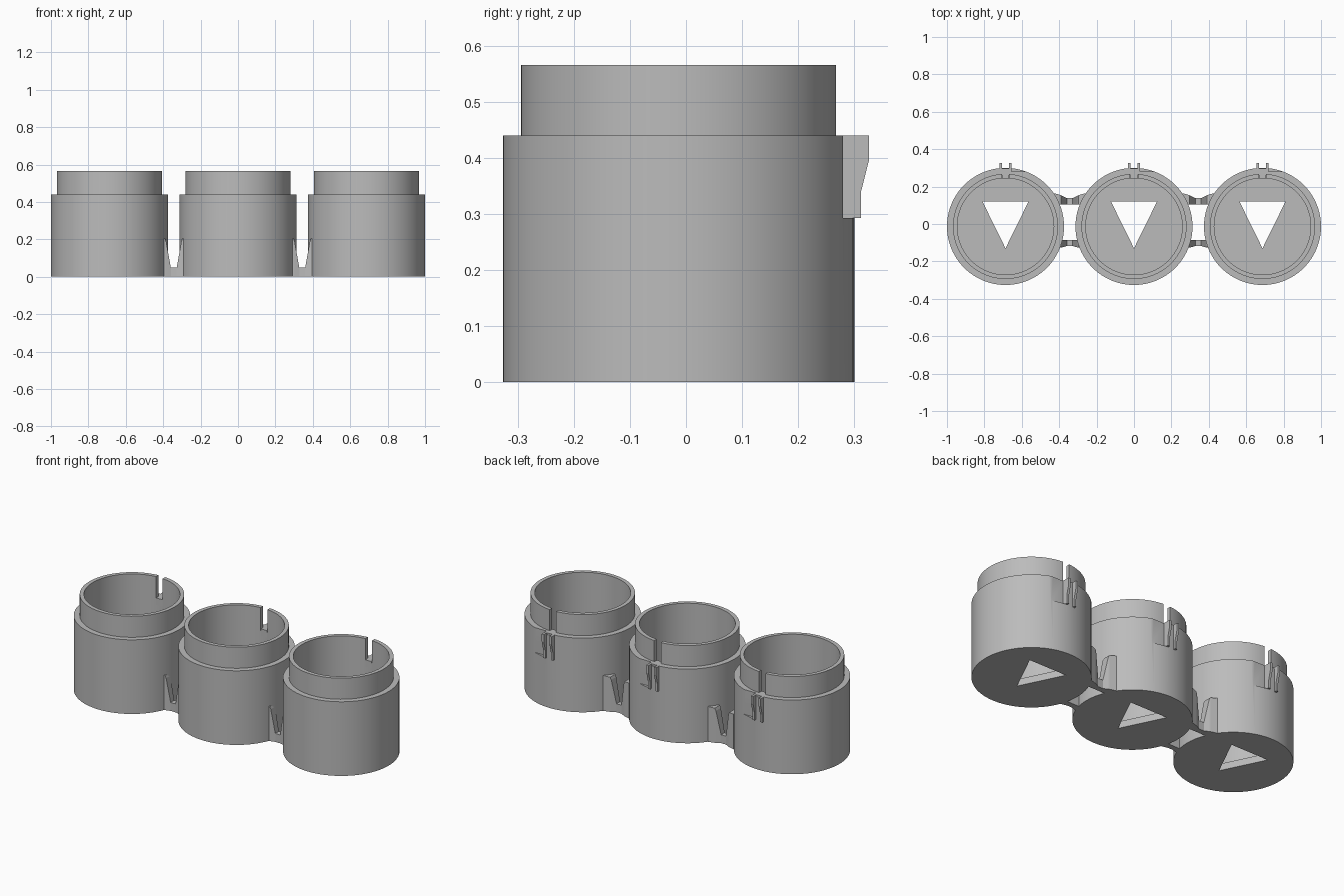
import bpy, bmesh, math

if "Cube" in bpy.data.objects:
    bpy.data.objects.remove(bpy.data.objects["Cube"])

grey = bpy.data.materials.new("matte_grey")
grey.use_nodes = True
grey.diffuse_color = (0.5, 0.5, 0.5, 1)
grey.node_tree.nodes["Principled BSDF"].inputs["Base Color"].default_value = (0.5, 0.5, 0.5, 1)

PITCH, CY = 0.687, -0.013
R_BODY, R_NECK, R_IN = 0.313, 0.281, 0.258
Z_FLOOR, Z_BODY, Z_TOP = 0.04, 0.44, 0.565
Z_CLIP = 0.293


def finish(name, bm):
    bmesh.ops.recalc_face_normals(bm, faces=bm.faces[:])
    mesh = bpy.data.meshes.new(name)
    bm.to_mesh(mesh)
    bm.free()
    mesh.materials.append(grey)
    ob = bpy.data.objects.new(name, mesh)
    bpy.context.scene.collection.objects.link(ob)
    return ob


def activate(ob):
    bpy.ops.object.select_all(action='DESELECT')
    ob.select_set(True)
    bpy.context.view_layer.objects.active = ob


def prism(name, points, direction):
    """Extrude a flat outline along a direction."""
    bm = bmesh.new()
    face = bm.faces.new([bm.verts.new(p) for p in points])
    out = bmesh.ops.extrude_face_region(bm, geom=[face])
    verts = [v for v in out["geom"] if isinstance(v, bmesh.types.BMVert)]
    bmesh.ops.translate(bm, verts=verts, vec=direction)
    return finish(name, bm)


def box(name, x0, x1, y0, y1, z0, z1):
    return prism(name, [(x0, y0, z0), (x1, y0, z0), (x1, y1, z0), (x0, y1, z0)],
                 (0, 0, z1 - z0))


def lathe(name, profile, steps=96):
    bm = bmesh.new()
    verts = [bm.verts.new((r, 0, z)) for r, z in profile]
    edges = [bm.edges.new(pair) for pair in zip(verts, verts[1:])]
    bmesh.ops.spin(bm, geom=verts + edges, cent=(0, 0, 0), axis=(0, 0, 1),
                   angle=math.tau, steps=steps)
    bmesh.ops.remove_doubles(bm, verts=bm.verts[:], dist=0.0001)
    bmesh.ops.translate(bm, verts=bm.verts[:], vec=(0, CY, 0))
    return finish(name, bm)


def cut(ob, cutter):
    mod = ob.modifiers.new("cut", 'BOOLEAN')
    mod.operation, mod.solver, mod.object = 'DIFFERENCE', 'EXACT', cutter
    activate(ob)
    bpy.ops.object.modifier_apply(modifier=mod.name)
    bpy.data.objects.remove(cutter)


# Hollow cup with stepped neck
cup = lathe("cup", [(0, 0), (R_BODY, 0), (R_BODY, Z_BODY), (R_NECK, Z_BODY),
                    (R_NECK, Z_TOP), (R_IN, Z_TOP), (R_IN, Z_FLOOR), (0, Z_FLOOR)])
# Triangular hole in the floor
cut(cup, prism("hole_cutter", [(-0.123, 0.12, -0.1), (0.123, 0.12, -0.1), (0, -0.13, -0.1)],
               (0, 0, 0.2)))
# Vertical slot in the back of the neck
cut(cup, box("slot_cutter", -0.022, 0.022, 0.2, 0.4, 0.43, 0.7))
# Flat recess beside the clip
cut(cup, box("recess_cutter", 0.03, 0.13, 0.28, 0.4, Z_CLIP, Z_BODY + 0.002))
activate(cup)
bpy.ops.object.shade_smooth_by_angle(angle=math.radians(30))

# Clip: backing block, two tapered prongs and an inner tab
parts = [cup,
         box("clip_back", -0.032, 0.032, 0.262, 0.297, Z_CLIP, Z_BODY),
         box("clip_tab", -0.02, 0.02, 0.243, 0.27, 0.40, Z_BODY)]
for side, x in (("left", 0.018), ("right", -0.032)):
    outline = [(0.28, Z_CLIP), (0.312, Z_CLIP), (0.312, 0.34), (0.326, 0.395),
               (0.326, Z_BODY), (0.28, Z_BODY)]
    parts.append(prism(f"clip_prong_{side}", [(x, y, z) for y, z in outline], (0.014, 0, 0)))

# Repeat the cup and clip along the row
for label, x in (("right", -PITCH), ("left", PITCH)):
    for part in parts:
        copy = part.copy()
        copy.name = f"{part.name}_{label}"
        copy.location.x = x
        bpy.context.scene.collection.objects.link(copy)


# V-notched bars bridging neighbouring cups
def bar(name, cx, inner, outer_mid, outer_end):
    half = [(0.016, 0.05, 0), (0.041, 0.19, 0.5), (0.047, 0.205, 0.6), (0.085, 0.21, 1)]
    stations = [(-d, z, t) for d, z, t in reversed(half)] + half
    bm = bmesh.new()
    rings = []
    for dx, z, t in stations:
        outer = outer_mid + (outer_end - outer_mid) * t
        rings.append([bm.verts.new((cx + dx, y, h)) for y, h in
                      ((inner, 0), (outer, 0), (outer, z), (inner, z))])
    for a, b in zip(rings, rings[1:]):
        for i in range(4):
            j = (i + 1) % 4
            bm.faces.new((a[i], a[j], b[j], b[i]))
    bm.faces.new(rings[0])
    bm.faces.new(rings[-1])
    return finish(name, bm)


for label, cx in (("right", -PITCH / 2), ("left", PITCH / 2)):
    bar(f"front_bar_{label}", cx, -0.085, -0.118, -0.132)
    bar(f"back_bar_{label}", cx, 0.105, 0.138, 0.165)
